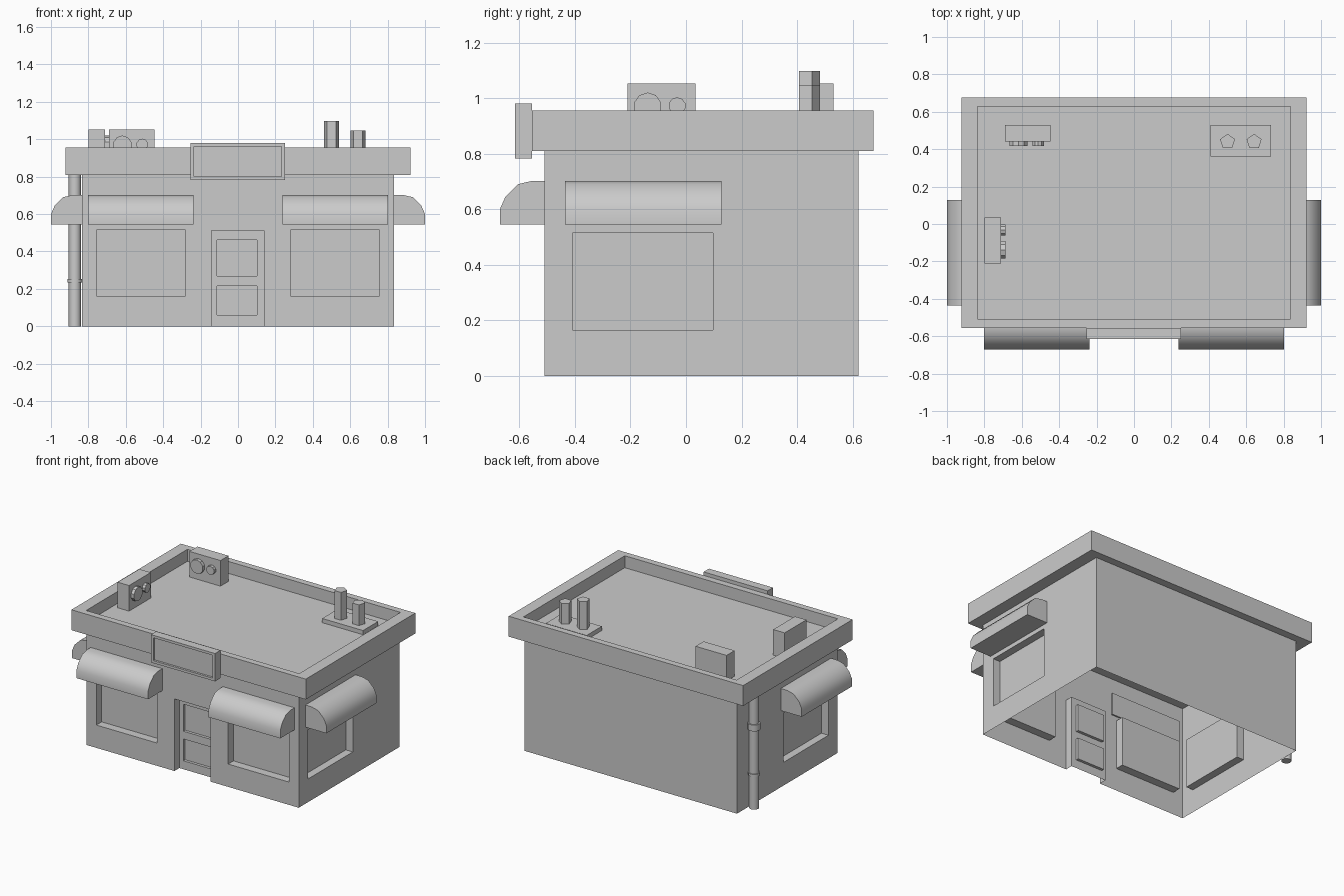
import bpy, bmesh, math
from mathutils import Matrix, Vector

if "Cube" in bpy.data.objects:
    bpy.data.objects.remove(bpy.data.objects["Cube"])


def finish(name, bm, smooth=None):
    bmesh.ops.recalc_face_normals(bm, faces=bm.faces)
    me = bpy.data.meshes.new(name)
    bm.to_mesh(me)
    bm.free()
    ob = bpy.data.objects.new(name, me)
    bpy.context.collection.objects.link(ob)
    if smooth:
        bpy.ops.object.select_all(action='DESELECT')
        ob.select_set(True)
        bpy.context.view_layer.objects.active = ob
        bpy.ops.object.shade_smooth_by_angle(angle=math.radians(smooth))
    return ob


def add_box(bm, lo, hi):
    lo, hi = Vector(lo), Vector(hi)
    mat = Matrix.Translation((lo + hi) / 2) @ Matrix.Diagonal((*(hi - lo), 1))
    bmesh.ops.create_cube(bm, size=1, matrix=mat)


def add_cyl(bm, base, r, length, sides, rot=None):
    mat = Matrix.Translation(base) @ (rot or Matrix()) @ Matrix.Translation((0, 0, length / 2))
    bmesh.ops.create_cone(bm, cap_ends=True, segments=sides, radius1=r, radius2=r,
                          depth=length, matrix=mat)


def tray(name, lo, hi, direction, margin, depth):
    """Box with one face inset by a margin per axis and sunk by depth."""
    bm = bmesh.new()
    add_box(bm, lo, hi)
    bm.normal_update()
    face = max(bm.faces, key=lambda f: f.normal.dot(Vector(direction)))
    bmesh.ops.inset_region(bm, faces=[face], thickness=0.01, use_even_offset=True)
    c = face.calc_center_bounds()
    for v in face.verts:
        for i in range(3):
            if margin[i]:
                v.co[i] -= math.copysign(margin[i] - 0.01, v.co[i] - c[i])
    edges = bmesh.ops.extrude_face_region(bm, geom=[face])
    verts = [g for g in edges['geom'] if isinstance(g, bmesh.types.BMVert)]
    bmesh.ops.translate(bm, verts=verts, vec=-Vector(direction) * depth)
    if face.is_valid:
        bmesh.ops.delete(bm, geom=[face], context='FACES_ONLY')
    return finish(name, bm)


# Walls: a box with recessed windows and door, open at the bottom
W, YF, YB, H = 0.835, -0.51, 0.62, 0.81
bm = bmesh.new()
add_box(bm, (-W, YF, 0), (W, YB, H))
walls = finish("walls", bm)
cuts = bmesh.new()
for s in (-1, 1):
    xs = sorted((s * 0.28, s * 0.757))
    add_box(cuts, (xs[0], YF - 0.1, 0.162), (xs[1], YF + 0.06, 0.515))
    xs = sorted((s * (W - 0.055), s * (W + 0.1)))
    add_box(cuts, (xs[0], -0.408, 0.165), (xs[1], 0.097, 0.515))
add_box(cuts, (-0.143, YF - 0.1, -0.1), (0.14, YF + 0.055, 0.512))
for z0, z1 in ((0.06, 0.215), (0.27, 0.462)):
    add_box(cuts, (-0.112, YF - 0.05, z0), (0.102, YF + 0.075, z1))
cutter = finish("opening_cutter", cuts)
cutter.hide_render = True
mod = walls.modifiers.new("openings", 'BOOLEAN')
mod.object = cutter
mod.operation = 'DIFFERENCE'
mod.solver = 'EXACT'
mod.use_self = True
bpy.context.view_layer.objects.active = walls
bpy.ops.object.modifier_apply(modifier=mod.name)
bpy.data.objects.remove(cutter)
bm = bmesh.new()
bm.from_mesh(walls.data)
base = [f for f in bm.faces if all(abs(v.co.z) < 1e-4 for v in f.verts)]
bmesh.ops.delete(bm, geom=base, context='FACES_ONLY')
bm.to_mesh(walls.data)
bm.free()

# Roof with sunken floor, and the sign board
FLOOR = 0.87
tray("roof", (-0.922, -0.555, H), (0.922, 0.675, 0.955), (0, 0, 1),
     (0.084, 0.046, 0), 0.955 - FLOOR)
tray("sign_board", (-0.254, -0.615, 0.782), (0.25, -0.555, 0.98), (0, -1, 0),
     (0.018, 0, 0.018), 0.015)


# Rounded awnings: profile is (distance out from wall, height)
PROFILE = [(-0.01, 0.545), (0.16, 0.545), (0.16, 0.60), (0.14, 0.645),
           (0.095, 0.69), (0.045, 0.702), (-0.01, 0.702)]


def awning(name, length, loc, angle):
    bm = bmesh.new()
    face = bm.faces.new([bm.verts.new((-length / 2, -d, z)) for d, z in PROFILE])
    ret = bmesh.ops.extrude_face_region(bm, geom=[face])
    bmesh.ops.translate(bm, vec=(length, 0, 0),
                        verts=[g for g in ret['geom'] if isinstance(g, bmesh.types.BMVert)])
    bmesh.ops.transform(bm, verts=bm.verts,
                        matrix=Matrix.Translation(loc) @ Matrix.Rotation(angle, 4, 'Z'))
    finish(name, bm, 50)


for side, s in (("left", -1), ("right", 1)):
    awning("front_awning_" + side, 0.563, (s * 0.52, YF, 0), 0)
    awning("side_awning_" + side, 0.564, (s * 0.84, -0.154, 0), s * math.pi / 2)


# Air conditioners with two fans on the front
def air_conditioner(name, loc, angle):
    bm = bmesh.new()
    add_box(bm, (-0.122, 0, 0), (0.122, 0.09, 1.052 - FLOOR))
    out = Matrix.Rotation(math.pi / 2, 4, 'X')
    for x, z, r in ((-0.05, 0.97, 0.05), (0.056, 0.972, 0.031)):
        add_cyl(bm, (x, 0.005, z - FLOOR), r, 0.027, 10, out)
    bmesh.ops.transform(bm, verts=bm.verts,
                        matrix=Matrix.Translation(loc) @ Matrix.Rotation(angle, 4, 'Z'))
    finish(name, bm)


air_conditioner("air_conditioner_back", (-0.568, 0.44, FLOOR), 0)
air_conditioner("air_conditioner_left", (-0.71, -0.088, FLOOR), math.pi / 2)

# Roof vents: plinth and two five-sided stacks
bm = bmesh.new()
add_box(bm, (0.41, 0.36, FLOOR), (0.732, 0.53, FLOOR + 0.03))
finish("vent_base", bm)
for name, x, top in (("tall_vent", 0.50, 1.098), ("short_vent", 0.642, 1.047)):
    bm = bmesh.new()
    add_cyl(bm, (x, 0.44, FLOOR + 0.02), 0.042, top - FLOOR - 0.02, 5)
    finish(name, bm)

# Drain pipe with two collars
bm = bmesh.new()
for z, r, h in ((0, 0.033, H), (0.235, 0.039, 0.018), (0.56, 0.042, 0.045)):
    add_cyl(bm, (-0.872, 0.48, z), r, h, 12)
finish("drain_pipe", bm, 40)
